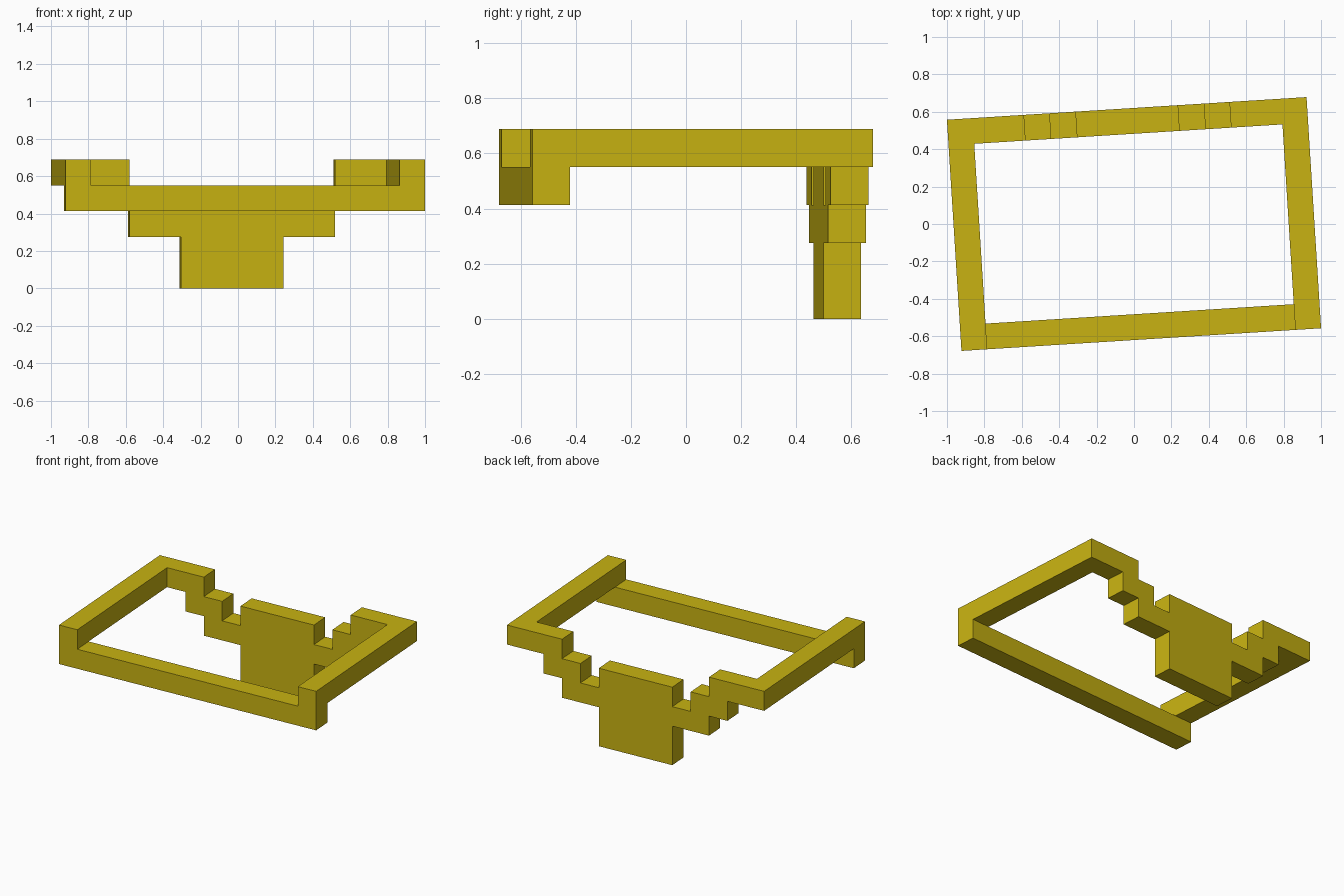
import bpy, bmesh, math
from mathutils import Matrix, Vector

if "Cube" in bpy.data.objects:
    bpy.data.objects.remove(bpy.data.objects["Cube"])

U = 0.1376                      # one block unit
TURN = Matrix.Rotation(math.radians(3.6), 4, 'Z')
W, D = 14, 9                    # plan size in block units

gold = bpy.data.materials.new("gold")
gold.diffuse_color = (0.58, 0.45, 0.006, 1)
gold.use_nodes = True
gold.node_tree.nodes["Principled BSDF"].inputs["Base Color"].default_value = gold.diffuse_color


def prism(name, outline, offset):
    """Extrude a closed outline (block units) along offset."""
    bm = bmesh.new()
    verts = [bm.verts.new(p) for p in outline]
    face = bm.faces.new(verts)
    ext = bmesh.ops.extrude_face_region(bm, geom=[face], use_keep_orig=True)
    moved = [v for v in ext["geom"] if isinstance(v, bmesh.types.BMVert)]
    bmesh.ops.translate(bm, verts=moved, vec=Vector(offset))
    bmesh.ops.recalc_face_normals(bm, faces=bm.faces)
    for v in bm.verts:
        v.co = TURN @ Vector(((v.co.x - W / 2) * U, (v.co.y - D / 2) * U, v.co.z * U))
    me = bpy.data.meshes.new(name)
    bm.to_mesh(me)
    bm.free()
    me.materials.append(gold)
    ob = bpy.data.objects.new(name, me)
    bpy.context.collection.objects.link(ob)
    return ob


# L-shaped side arms with their short returns along the back
arm = [(0, 0), (1, 0), (1, 8), (3, 8), (3, 9), (0, 9)]
prism("left_arm", [(x, y, 4) for x, y in arm], (0, 0, 1))
prism("right_arm", [(W - x, y, 4) for x, y in arm], (0, 0, 1))

# Front rail, one step lower than the arms
prism("front_rail", [(0, 0, 3), (W, 0, 3), (W, 1, 3), (0, 1, 3)], (0, 1 * 0, 1))

# Stepped back panel: mirrored staircase around a tall centre plate
half = [(5, 0), (5, 2), (3, 2), (3, 3), (2, 3), (2, 4), (4, 4), (4, 3), (5, 3), (5, 4)]
profile = half + [(W - x, z) for x, z in reversed(half)]
prism("back_panel", [(x, 8, z) for x, z in profile], (0, 1, 0))
